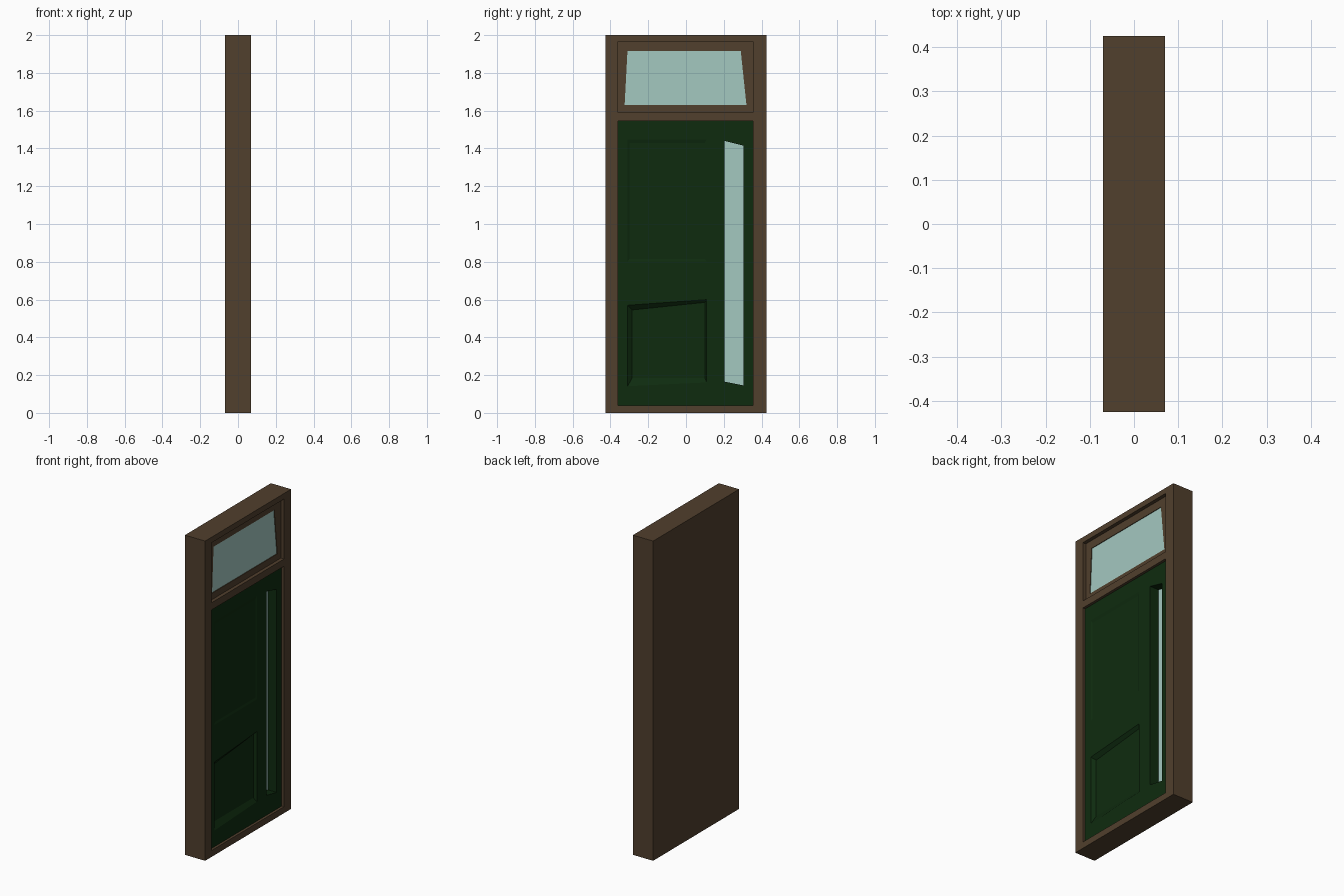
import bpy
import bmesh

cube = bpy.data.objects.get("Cube")
if cube:
    bpy.data.objects.remove(cube, do_unlink=True)


def material(name, rgb):
    m = bpy.data.materials.new(name)
    m.use_nodes = True
    m.diffuse_color = (*rgb, 1)
    m.node_tree.nodes["Principled BSDF"].inputs["Base Color"].default_value = (*rgb, 1)
    return m


wood = material("brown wood", (0.082, 0.05, 0.026))
paint = material("dark green paint", (0.0045, 0.024, 0.0047))
pane = material("pale glass", (0.37, 0.58, 0.53))


def rect(y0, y1, z0, z1):
    return [(y0, z0), (y1, z0), (y1, z1), (y0, z1)]


def prism(name, mat, x_back, x_front, outline, back_outline=None):
    """Extrude a (y, z) outline along x, optionally tapering towards the back."""
    bm = bmesh.new()
    back = [bm.verts.new((x_back, y, z)) for y, z in back_outline or outline]
    front = [bm.verts.new((x_front, y, z)) for y, z in outline]
    bm.faces.new(front)
    bm.faces.new(back[::-1])
    n = len(front)
    for i in range(n):
        j = (i + 1) % n
        bm.faces.new((back[i], back[j], front[j], front[i]))
    bmesh.ops.recalc_face_normals(bm, faces=bm.faces)
    mesh = bpy.data.meshes.new(name)
    bm.to_mesh(mesh)
    bm.free()
    mesh.materials.append(mat)
    obj = bpy.data.objects.new(name, mesh)
    bpy.context.collection.objects.link(obj)
    return obj


def cut(obj, *cutters):
    """Subtract the cutters, bake the result and discard them."""
    for cutter in cutters:
        mod = obj.modifiers.new("cut", "BOOLEAN")
        mod.operation = "DIFFERENCE"
        mod.solver = "EXACT"
        mod.object = cutter
    bpy.context.view_layer.update()
    graph = bpy.context.evaluated_depsgraph_get()
    baked = bpy.data.meshes.new_from_object(obj.evaluated_get(graph))
    obj.modifiers.clear()
    obj.data = baked
    for cutter in cutters:
        bpy.data.objects.remove(cutter, do_unlink=True)


# Frame: solid slab with a pocket for the door and one for the transom
door_opening = rect(-0.36, 0.355, 0.04, 1.545)
transom_opening = rect(-0.36, 0.355, 1.59, 1.965)
frame = prism("door_frame", wood, -0.07, 0.07, rect(-0.425, 0.425, 0, 2))
cut(frame,
    prism("door_pocket", wood, -0.03, 0.1, door_opening),
    prism("transom_pocket", wood, -0.03, 0.1, transom_opening))

# Door leaf with a tall slot and two sunken panels
FACE = 0.054
door = prism("door_leaf", paint, -0.03, FACE, door_opening)
slot = [(0.205, 0.165), (0.305, 0.145), (0.305, 1.415), (0.205, 1.44)]
lower = [(-0.31, 0.14), (0.11, 0.16), (0.11, 0.6), (-0.31, 0.57)]
lower_floor = [(-0.285, 0.185), (0.1, 0.185), (0.1, 0.585), (-0.285, 0.545)]
upper = rect(-0.31, 0.11, 0.8, 1.45)
upper_floor = rect(-0.3, 0.1, 0.815, 1.43)
cut(door,
    prism("slot_cutter", paint, -0.012, 0.1, slot),
    prism("lower_panel_cutter", paint, FACE - 0.018, FACE + 0.0005, lower, lower_floor),
    prism("upper_panel_cutter", paint, FACE - 0.004, FACE + 0.0005, upper, upper_floor))
prism("door_glass", pane, -0.012, -0.006, slot)

# Transom sash around a tapered pane
SASH = 0.048
sash = prism("transom_sash", wood, -0.03, SASH, transom_opening)
light = [(-0.325, 1.63), (0.32, 1.63), (0.29, 1.915), (-0.31, 1.915)]
cut(sash, prism("light_cutter", wood, SASH - 0.012, 0.1, light))
prism("transom_glass", pane, SASH - 0.012, SASH - 0.004, light)
